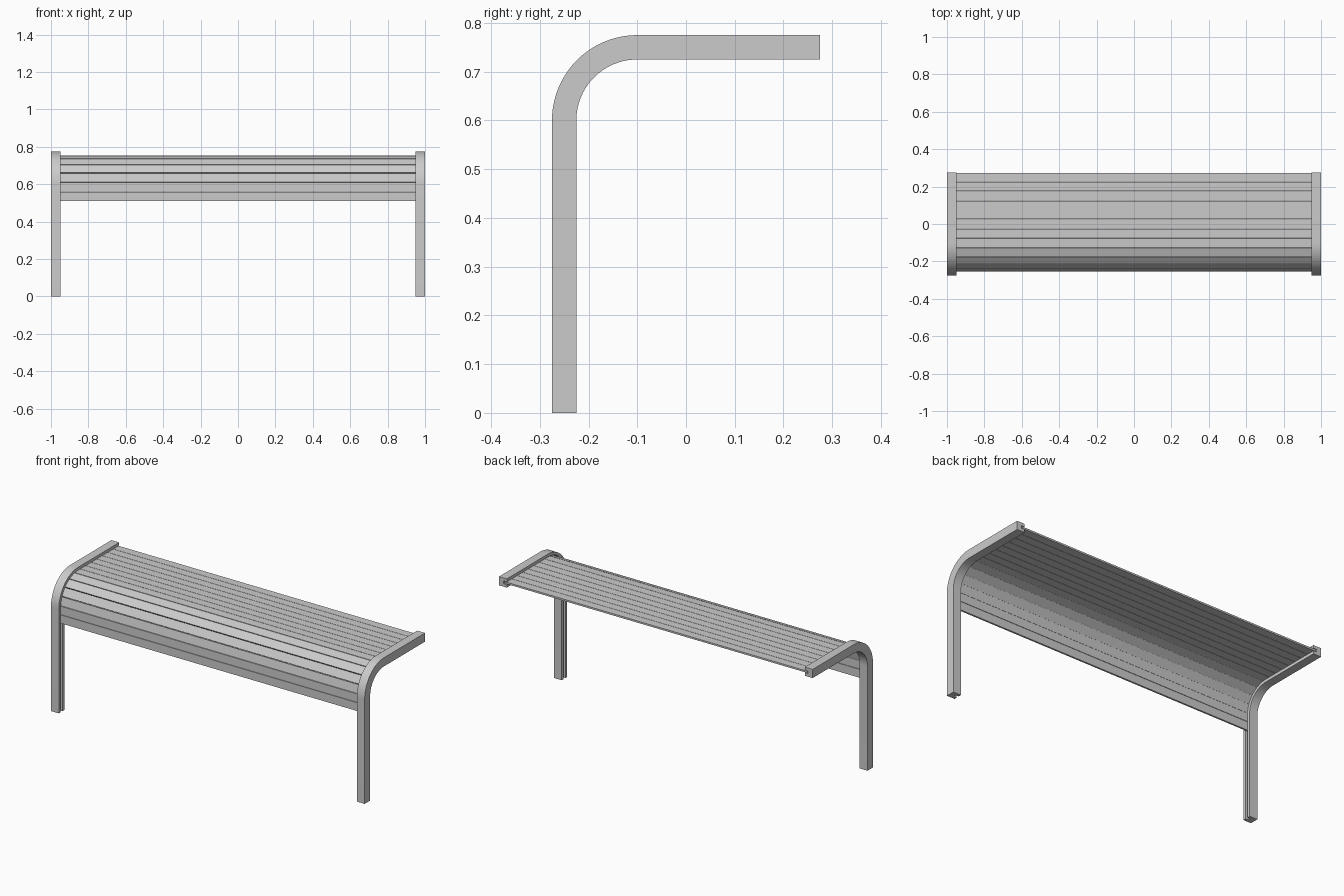
import bpy, bmesh, math
from mathutils import Vector

if "Cube" in bpy.data.objects:
    bpy.data.objects.remove(bpy.data.objects["Cube"])

CY, CZ, R = -0.1, 0.6, 0.15          # bend centre and centreline radius
ARC = R * math.pi / 2


def make(name, bm, smooth=False):
    bmesh.ops.recalc_face_normals(bm, faces=bm.faces)
    me = bpy.data.meshes.new(name)
    bm.to_mesh(me)
    bm.free()
    ob = bpy.data.objects.new(name, me)
    bpy.context.collection.objects.link(ob)
    if smooth:
        bpy.context.view_layer.objects.active = ob
        ob.select_set(True)
        bpy.ops.object.shade_smooth_by_angle(angle=math.radians(30))
        ob.select_set(False)
    return ob


def path(s):
    """Point and outward normal (y, z) at distance s up the centreline from the floor."""
    if s < CZ:
        return Vector((CY - R, s)), Vector((-1, 0))
    a = min((s - CZ) / R, math.pi / 2)
    n = Vector((-math.cos(a), math.sin(a)))
    p = Vector((CY, CZ)) + n * R
    p.x += max(0, s - CZ - ARC)
    return p, n


# Side frames: grooved square section swept up the leg, round the bend and back
stations = [0] + [CZ + ARC * i / 20 for i in range(21)] + [CZ + ARC + 0.375]
section = [(1, -.025), (1, .025), (.95, .025), (.95, .008),
           (.97, .008), (.97, -.008), (.95, -.008), (.95, -.025)]


def side_frame(name, side):
    bm = bmesh.new()
    rings = []
    for s in stations:
        p, n = path(s)
        rings.append([bm.verts.new((side * x, *(p + n * d))) for x, d in section])
    k = len(section)
    for a, b in zip(rings, rings[1:]):
        for i in range(k):
            j = (i + 1) % k
            bm.faces.new((a[i], a[j], b[j], b[i]))
    bm.faces.new(rings[0])
    bm.faces.new(rings[-1])
    make(name, bm, True)


side_frame("left_frame", -1)
side_frame("right_frame", 1)

# Seat slats: flat boards following the bend, ends housed in the grooves
COUNT, START = 14, 0.51
END = CZ + ARC + 0.375
pitch = (END - START) / COUNT
for i in range(COUNT):
    s = START + i * pitch
    (p0, _), (p1, _) = path(s), path(s + pitch)
    t = (p1 - p0).normalized()
    n = Vector((-t.y, t.x))
    p0, p1 = p0 + t * 0.001, p1 - t * 0.001
    quad = [p0 - n * .005, p1 - n * .005, p1 + n * .005, p0 + n * .005]
    bm = bmesh.new()
    ends = [[bm.verts.new((x, *q)) for q in quad] for x in (-.965, .965)]
    for e in ends:
        bm.faces.new(e)
    for a in range(4):
        b = (a + 1) % 4
        bm.faces.new((ends[0][a], ends[0][b], ends[1][b], ends[1][a]))
    make(f"slat_{i + 1:02d}", bm)
